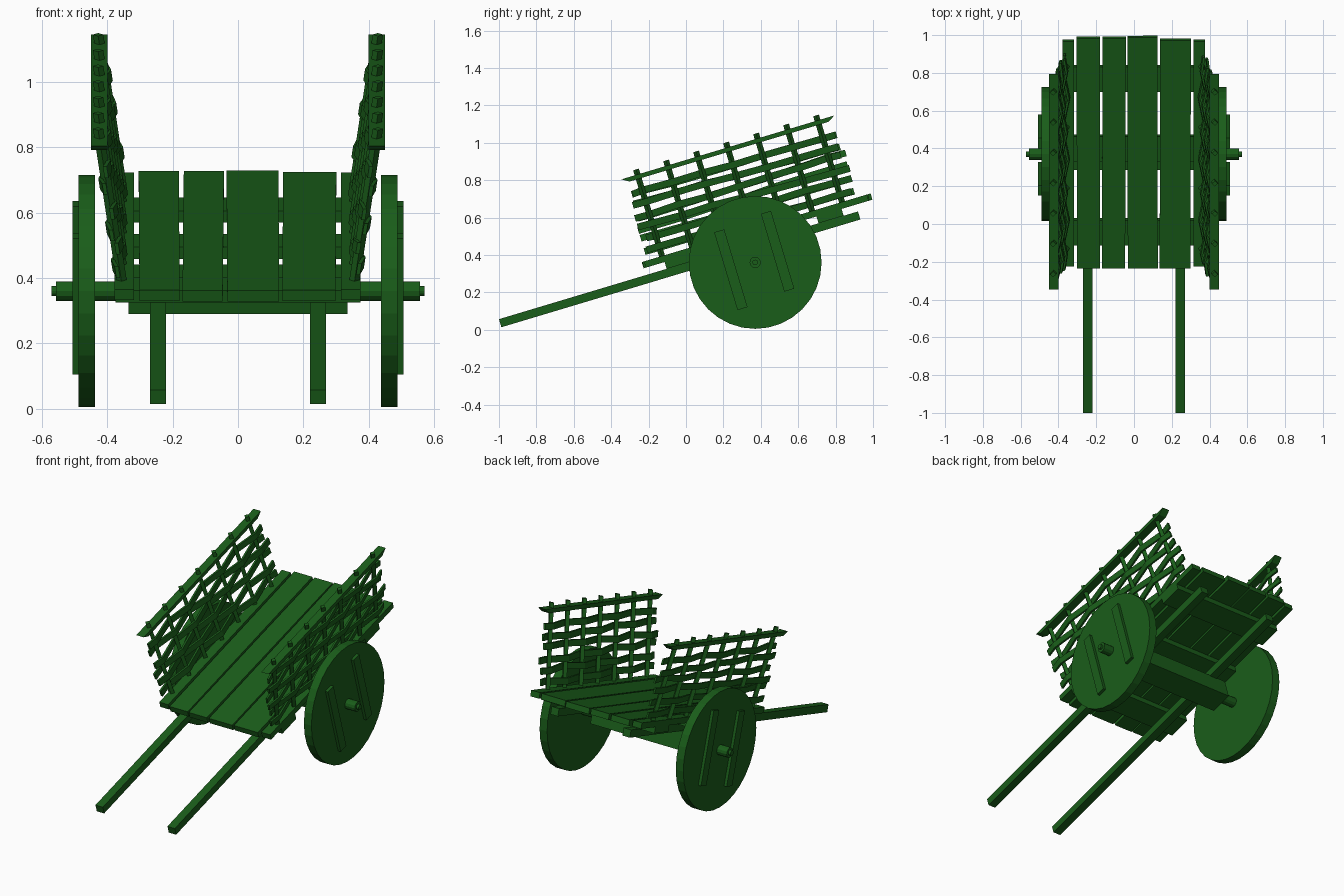
import bpy, bmesh, math, random
from mathutils import Matrix, Vector

if "Cube" in bpy.data.objects:
    bpy.data.objects.remove(bpy.data.objects["Cube"])

random.seed(4)
TILT = math.radians(16.7)
# Bed frame: local y runs along the planks, local z is height above the deck
BED = Matrix.Translation((0, 0, 0.433)) @ Matrix.Rotation(TILT, 4, 'X')
AXLE = Vector((0, 0.37, 0.36))

wood = bpy.data.materials.new("green_wood")
wood.diffuse_color = (0.01, 0.11, 0.01, 1)
wood.use_nodes = True
wood.node_tree.nodes["Principled BSDF"].inputs["Base Color"].default_value = wood.diffuse_color


def finish(name, bm, matrix=Matrix()):
    bmesh.ops.transform(bm, matrix=matrix, verts=bm.verts)
    bmesh.ops.recalc_face_normals(bm, faces=bm.faces)
    mesh = bpy.data.meshes.new(name)
    bm.to_mesh(mesh)
    bm.free()
    mesh.materials.append(wood)
    ob = bpy.data.objects.new(name, mesh)
    bpy.context.collection.objects.link(ob)
    return ob


def box(name, x, y, z, matrix=BED, yaw=0.0):
    """Box from (min, max) ranges, optionally turned a little in its plane."""
    bm = bmesh.new()
    bmesh.ops.create_cube(bm, size=1)
    size = [r[1] - r[0] for r in (x, y, z)]
    mid = [(r[1] + r[0]) / 2 for r in (x, y, z)]
    local = Matrix.Translation(mid) @ Matrix.Rotation(yaw, 4, 'Z') @ Matrix.Diagonal((*size, 1))
    return finish(name, bm, matrix @ local)


def disc(name, x0, x1, radius, sides):
    """Cylinder about the axle line between two x positions."""
    bm = bmesh.new()
    bmesh.ops.create_cone(bm, cap_ends=True, segments=sides, radius1=radius,
                          radius2=radius, depth=abs(x1 - x0))
    m = Matrix.Translation(AXLE + Vector(((x0 + x1) / 2, 0, 0))) @ Matrix.Rotation(math.pi / 2, 4, 'Y')
    return finish(name, bm, m)


def sweep(name, sections, matrix=BED):
    """Skin a list of four-point cross-sections into a closed bar."""
    bm = bmesh.new()
    rings = [[bm.verts.new(p) for p in s] for s in sections]
    for a, b in zip(rings, rings[1:]):
        for i in range(4):
            j = (i + 1) % 4
            bm.faces.new((a[i], a[j], b[j], b[i]))
    bm.faces.new(rings[0])
    bm.faces.new(rings[-1])
    return finish(name, bm, matrix)


def panel_x(h):
    """Outward lean of the side panels."""
    return 0.357 + 0.148 * h


# Deck planks
planks = [(-0.378, -0.318, -0.235, 1.01, 0), (-0.303, -0.18, -0.245, 1.025, 0.002),
          (-0.168, -0.045, -0.247, 1.025, -0.003), (-0.034, 0.125, -0.247, 1.03, 0.002),
          (0.137, 0.30, -0.245, 1.015, -0.002), (0.316, 0.376, -0.235, 1.01, 0)]
for i, (x0, x1, y0, y1, yaw) in enumerate(planks):
    box(f"deck_plank_{i + 1}", (x0, x1), (y0, y1), (-0.035, 0), yaw=yaw)

# Cross bearers under the deck
for i, y in enumerate((-0.06, 0.402, 0.788)):
    box(f"cross_bearer_{i + 1}", (-0.375, 0.375), (y - 0.07, y + 0.07), (-0.073, -0.035))

# Axle block, tilted with the bed, and the round axle with its end pins
AX = Matrix.Translation(AXLE) @ Matrix.Rotation(TILT, 4, 'X')
box("axle_block", (-0.335, 0.335), (-0.07, 0.07), (-0.052, 0.064), matrix=AX)
disc("axle", -0.557, 0.557, 0.03, 12)
disc("axle_pin", -0.572, 0.572, 0.015, 12)

stakes = [-0.134 + 0.1675 * i for i in range(7)]
for s, side in ((-1, "left"), (1, "right")):
    # Pull shaft
    box(f"{side}_shaft", sorted((s * 0.22, s * 0.27)), (-1.066, 0.938), (-0.118, -0.073))

    # Solid wheel with two battens
    disc(f"{side}_wheel", s * 0.438, s * 0.489, 0.355, 32)
    for i, y in enumerate((-0.136, 0.132)):
        box(f"{side}_wheel_batten_{i + 1}", sorted((s * 0.48, s * 0.507)),
            (y - 0.028, y + 0.028), (-0.217 + 0.023 * i, 0.217 + 0.023 * i), matrix=AX)

    # Upright stakes, set diagonally
    for i, y in enumerate(stakes):
        d = 0.016
        ring = lambda h: [(s * panel_x(h) + dx, y + dy, h)
                          for dx, dy in ((d, 0), (0, d), (-d, 0), (0, -d))]
        sweep(f"{side}_stake_{i + 1}", [ring(-0.03), ring(0.483)])

    # Woven slats passing alternately inside and outside the stakes
    for k, h0 in enumerate((0.045, 0.112, 0.175, 0.238, 0.298, 0.358)):
        slope = random.uniform(-0.022, 0.022)
        ys = ([-0.205 + random.uniform(-0.015, 0.02)] + stakes
              + [0.955 + random.uniform(-0.02, 0.015)])
        sections = []
        for i, y in enumerate(ys):
            h = h0 + slope * (y - 0.37) + random.uniform(-0.004, 0.004)
            off = 0.017 * (1 if (i + k) % 2 else -1)
            if i in (0, len(ys) - 1):
                off *= -0.3
            lo, hi = h - 0.018, h + 0.018
            sections.append([(s * (panel_x(z) + off + t), y, z)
                             for z, t in ((lo, -0.006), (lo, 0.006), (hi, 0.006), (hi, -0.006))])
        sweep(f"{side}_woven_slat_{k + 1}", sections)

    # Top rail with slanted ends
    lo, hi = 0.431, 0.455
    sweep(f"{side}_top_rail",
          [[(s * 0.40, b, lo), (s * 0.45, b, lo), (s * 0.45, t, hi), (s * 0.40, t, hi)]
           for b, t in ((-0.185, -0.225), (0.925, 0.965))])
